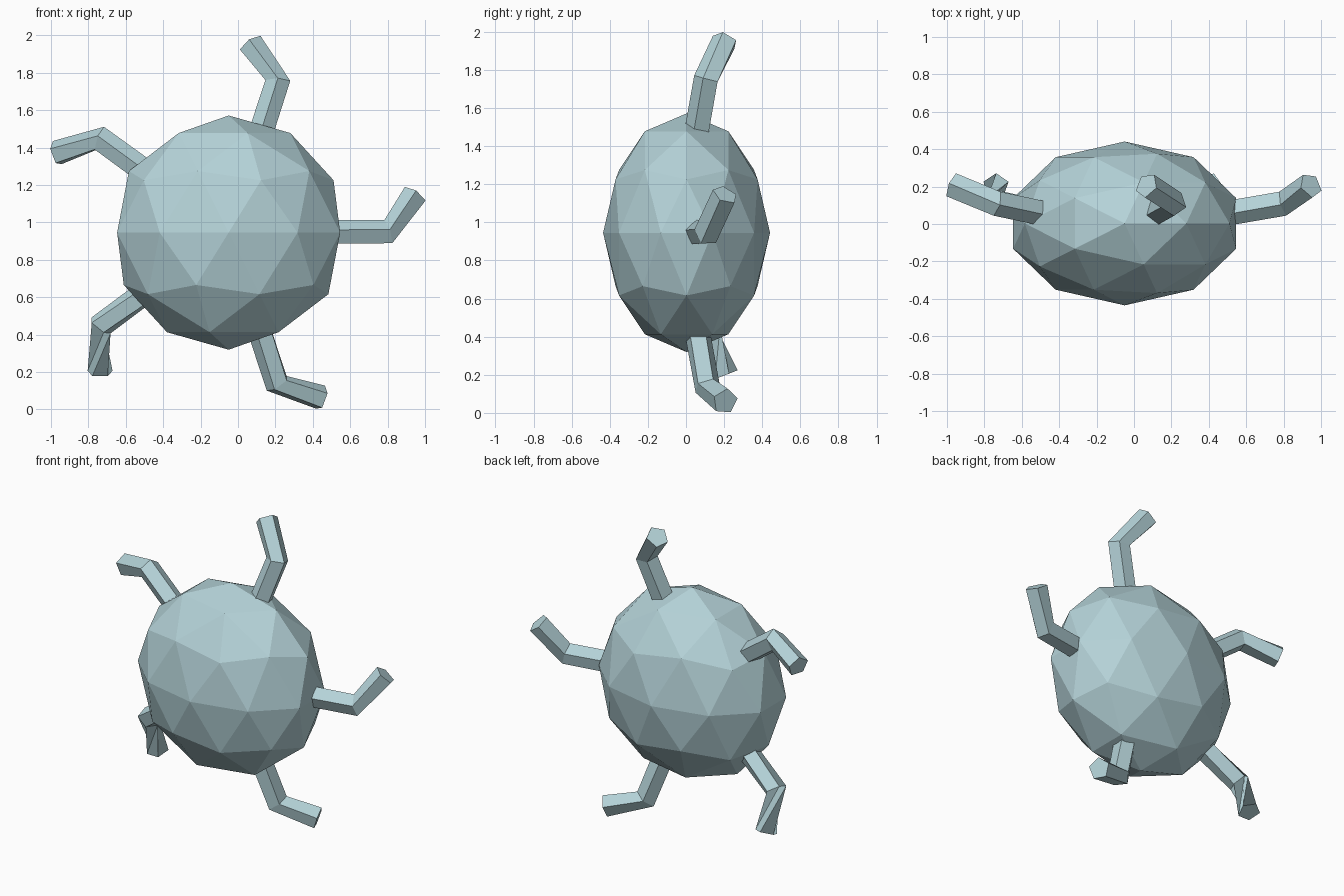
import bpy, bmesh, math
from mathutils import Vector

if "Cube" in bpy.data.objects:
    bpy.data.objects.remove(bpy.data.objects["Cube"])

CENTRE = Vector((-0.05, 0.003, 0.945))
SIDES = 5
RADIUS = 0.07

mat = bpy.data.materials.new("pale teal")
mat.diffuse_color = (0.46, 0.65, 0.69, 1)
mat.use_nodes = True
mat.node_tree.nodes["Principled BSDF"].inputs["Base Color"].default_value = mat.diffuse_color


def finish(name, bm):
    bmesh.ops.recalc_face_normals(bm, faces=bm.faces[:])
    mesh = bpy.data.meshes.new(name)
    bm.to_mesh(mesh)
    bm.free()
    mesh.materials.append(mat)
    obj = bpy.data.objects.new(name, mesh)
    bpy.context.collection.objects.link(obj)
    return obj


def tube(name, path):
    """Five-sided tube through the path points, capped at both ends."""
    bm = bmesh.new()
    rings = []
    last = len(path) - 1
    for i, p in enumerate(path):
        tangent = (path[min(i + 1, last)] - path[max(i - 1, 0)]).normalized()
        turn = Vector((0, 0, 1)).rotation_difference(tangent)
        ring = []
        for k in range(SIDES):
            a = math.tau * k / SIDES
            offset = Vector((math.sin(a), -math.cos(a), 0)) * RADIUS
            ring.append(bm.verts.new(p + turn @ offset))
        rings.append(ring)
    for r0, r1 in zip(rings, rings[1:]):
        for k in range(SIDES):
            n = (k + 1) % SIDES
            bm.faces.new((r0[k], r0[n], r1[n], r1[k]))
    bm.faces.new(rings[0][::-1])
    bm.faces.new(rings[-1])
    return finish(name, bm)


# Body: faceted ball flattened front to back
bm = bmesh.new()
bmesh.ops.create_icosphere(bm, subdivisions=2, radius=1)
for v in bm.verts:
    v.co = CENTRE + Vector((v.co.x * 0.627, v.co.y * 0.438, v.co.z * 0.626))
finish("body", bm)

# Five bent arms around the body: (outward, back, sideways) path points
ARM = [(0.30, 0.015, 0.0), (0.85, 0.108, 0.0), (0.995, 0.203, 0.2)]
for n in range(5):
    a = math.tau * n / 5
    c, s = math.cos(a), math.sin(a)
    path = [CENTRE + Vector((r * c - h * s, y, r * s + h * c)) for r, y, h in ARM]
    tube(f"arm_{n + 1}", path)
